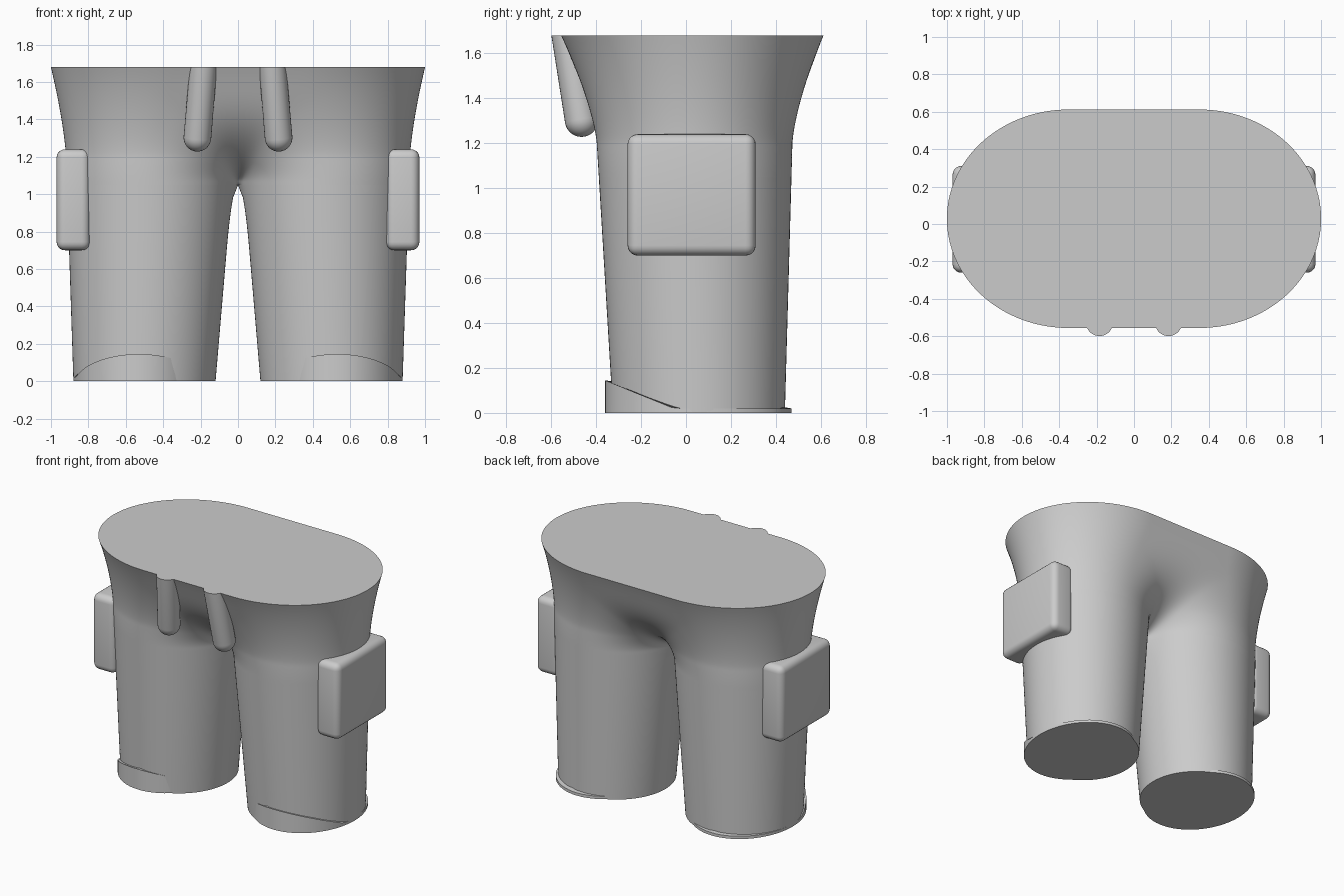
import bpy
import bmesh
import math
from mathutils import Vector

old = bpy.data.objects.get("Cube")
if old:
    bpy.data.objects.remove(old, do_unlink=True)

TOP = 1.68
CROTCH = 1.07

grey = bpy.data.materials.new("plain grey")
grey.use_nodes = True
grey.diffuse_color = (0.6, 0.6, 0.6, 1)
grey.node_tree.nodes["Principled BSDF"].inputs["Base Color"].default_value = (0.6, 0.6, 0.6, 1)


def finish(bm, name, angle=40, mirror=True):
    """Turn a bmesh into a smooth-shaded, mirrored object."""
    bmesh.ops.recalc_face_normals(bm, faces=bm.faces)
    mesh = bpy.data.meshes.new(name)
    bm.to_mesh(mesh)
    bm.free()
    mesh.materials.append(grey)
    obj = bpy.data.objects.new(name, mesh)
    bpy.context.collection.objects.link(obj)
    bpy.ops.object.select_all(action='DESELECT')
    obj.select_set(True)
    bpy.context.view_layer.objects.active = obj
    bpy.ops.object.shade_smooth_by_angle(angle=math.radians(angle))
    if mirror:
        mod = obj.modifiers.new("Mirror", 'MIRROR')
        mod.merge_threshold = 0.0005
    return obj


def lerp(a, b, t):
    return a + (b - a) * t


def section(z):
    """Centre, radii, blend amount of the horizontal section at height z."""
    flare = max(0, (z - 1.2) / 0.48) ** 1.5
    t = min(1, max(0, (z - CROTCH) / (TOP - CROTCH)))
    t = t * t * (3 - 2 * t)
    outer = 0.88 + 0.033 * z + 0.065 * flare
    back = 0.44 + 0.028 * z + 0.125 * flare
    front = -0.325 - 0.06 * z - 0.13 * flare
    inner = 0.12 - 0.085 * z
    cx = lerp((outer + inner) / 2, 0.35, t)
    return cx, (back + front) / 2, outer - cx, (back - front) / 2, t


def field(x, y, z):
    """Two leg ovals, softly joined, turning into one long oval at the waist."""
    cx, cy, rx, ry, t = section(z)

    def oval(dx):
        return (math.hypot(dx / rx, (y - cy) / ry) - 1) * min(rx, ry)

    a, b = oval(x - cx), oval(x + cx)
    k = 0.12 + 0.3 * t
    h = max(k - abs(a - b), 0) / k
    joined = min(a, b) - h * h * k / 4
    return lerp(joined, oval(max(abs(x) - cx, 0)), t)


def edge_along(inside, limit, f):
    """Parameter where f turns positive."""
    lo, hi = inside, limit
    for _ in range(30):
        mid = (lo + hi) / 2
        if f(mid) > 0:
            hi = mid
        else:
            lo = mid
    return lo


# trousers: one leg and its half of the waist, mirrored
fork = edge_along(TOP, 0.7, lambda z: field(0, section(z)[1], z))
heights = [fork * i / 16 for i in range(17)]
heights += [fork + (TOP - fork) * (i / 36) ** 1.6 for i in range(1, 37)]
STEPS = 112
bm = bmesh.new()
rings = []
for z in heights:
    cx, cy, rx, ry, t = section(z)
    joined = z > fork + 1e-6
    start, end = math.pi, -math.pi
    if joined:
        reach = edge_along(0, 1, lambda d: field(0, cy + d, z))
        start = math.atan2(reach, -cx)
        end = -start
    ring = []
    for i in range(STEPS + 1):
        a = lerp(start, end, i / STEPS)
        c, s = math.cos(a), math.sin(a)
        r = edge_along(0, 1.2, lambda d: 1 if cx + d * c < 0 else field(cx + d * c, cy + d * s, z))
        x, y = cx + r * c, cy + r * s
        if i in (0, STEPS) and z >= fork - 1e-6:
            x = 0
            if joined:
                y = cy + (reach if i == 0 else -reach)
        ring.append(bm.verts.new((x, y, z)))
    rings.append(ring)
for low, high in zip(rings, rings[1:]):
    for i in range(STEPS):
        bm.faces.new((low[i], low[i + 1], high[i + 1], high[i]))
bm.faces.new(rings[0][:-1])
bm.faces.new(rings[-1])
bmesh.ops.remove_doubles(bm, verts=bm.verts, dist=0.0001)
finish(bm, "trousers")

# slanted hem wedges at the feet
bm = bmesh.new()
bmesh.ops.create_cone(bm, cap_ends=True, segments=64, radius1=1, radius2=1, depth=1)
for v in bm.verts:
    upper = v.co.z > 0
    v.co.x = 0.53 + 0.35 * v.co.x
    v.co.y = 0.055 + 0.415 * v.co.y
    v.co.z = max(0.02, 0.145 - 0.41 * (v.co.y + 0.36)) if upper else 0
finish(bm, "hem", 30)

# rounded side pockets
bm = bmesh.new()
bmesh.ops.create_cube(bm, size=1)
bmesh.ops.scale(bm, vec=(0.18, 0.57, 0.54), verts=bm.verts)
bmesh.ops.translate(bm, vec=(0.88, 0.025, 0.97), verts=bm.verts)
bmesh.ops.bevel(bm, geom=bm.edges[:], offset=0.045, segments=5, profile=0.5, affect='EDGES')
finish(bm, "side_pocket", 30)

# strap ends hanging at the front, cut level with the waist
bm = bmesh.new()
bmesh.ops.create_uvsphere(bm, u_segments=28, v_segments=16, radius=0.074)
low, high = Vector((0.217, -0.465, 1.302)), Vector((0.18, -0.535, 1.74))
turn = (high - low).to_track_quat('Z', 'Y')
for v in bm.verts:
    base = high if v.co.z > 0.001 else low
    v.co = base + turn @ v.co
cut = bmesh.ops.bisect_plane(bm, geom=bm.verts[:] + bm.edges[:] + bm.faces[:],
                             plane_co=(0, 0, TOP), plane_no=(0, 0, 1), clear_outer=True)
rim = [g for g in cut["geom_cut"] if isinstance(g, bmesh.types.BMEdge)]
bmesh.ops.contextual_create(bm, geom=rim)
finish(bm, "strap_end")
